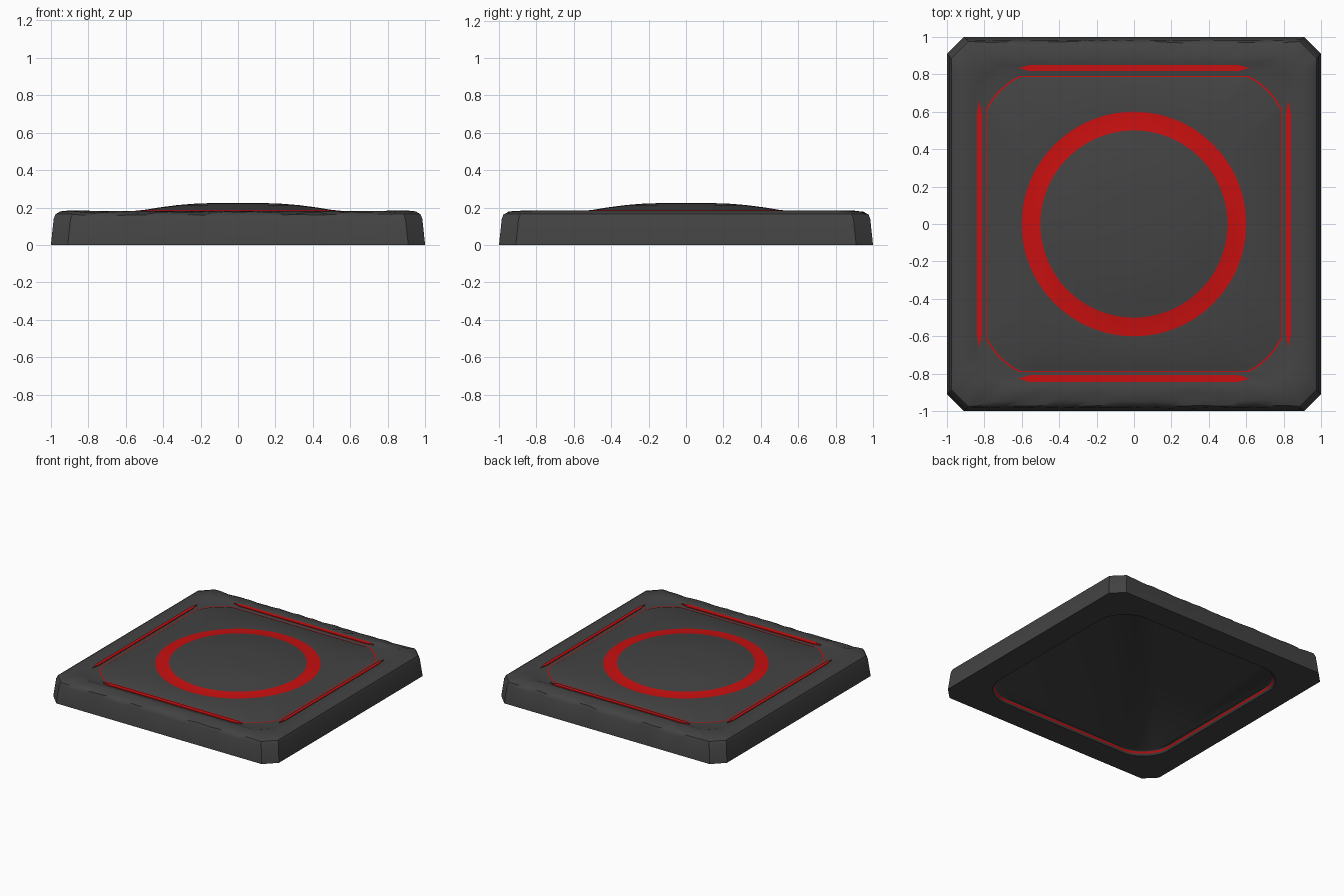
import bpy, bmesh, math, random

if "Cube" in bpy.data.objects:
    bpy.data.objects.remove(bpy.data.objects["Cube"])
random.seed(4)


def material(name, col):
    m = bpy.data.materials.new(name)
    m.diffuse_color = (*col, 1)
    m.use_nodes = True
    m.node_tree.nodes["Principled BSDF"].inputs["Base Color"].default_value = m.diffuse_color
    return m


GREY = material("dark_grey", (0.056, 0.056, 0.056))
RED = material("red", (0.58, 0.005, 0.005))
SIDE, CORNER = 28, 6


def outline(h, c, bulge=0.0):
    """Square of half size h with corners cut (and optionally rounded) by c."""
    pts = []
    for q in range(4):
        a = q * math.pi / 2
        run = [(h, -h + c + (2 * h - 2 * c) * i / SIDE) for i in range(SIDE)]
        for i in range(CORNER):
            t = i / CORNER
            line = (h - c * t, h - c + c * t)
            arc = (h - c + c * math.cos(t * math.pi / 2), h - c + c * math.sin(t * math.pi / 2))
            run.append(tuple(l + (r - l) * bulge for l, r in zip(line, arc)))
        pts += [(x * math.cos(a) - y * math.sin(a), x * math.sin(a) + y * math.cos(a)) for x, y in run]
    return pts


def circle(r):
    return [(r * math.cos(math.atan2(y, x)), r * math.sin(math.atan2(y, x))) for x, y in outline(0.8, 0.3, 1)]


def finish(name, bm, angle=35):
    bmesh.ops.recalc_face_normals(bm, faces=bm.faces)
    me = bpy.data.meshes.new(name)
    bm.to_mesh(me)
    bm.free()
    me.materials.append(GREY)
    me.materials.append(RED)
    ob = bpy.data.objects.new(name, me)
    bpy.context.collection.objects.link(ob)
    bpy.ops.object.select_all(action='DESELECT')
    ob.select_set(True)
    bpy.context.view_layer.objects.active = ob
    bpy.ops.object.shade_smooth_by_angle(angle=math.radians(angle))
    return ob


# Rings of the pad from the underside recess, round the rim, to the dome:
# (points, height, red band up to next ring, chip amount)
rings = [
    (outline(0.78, 0.20, 0.7), 0.030, False, 0),
    (outline(0.785, 0.20, 0.7), 0.026, True, 0),
    (outline(0.79, 0.20, 0.7), 0.012, False, 0),
    (outline(0.80, 0.20, 0.7), 0.000, False, 0),
    (outline(1.00, 0.09), 0.000, False, 0),
    (outline(0.985, 0.09), 0.140, False, 0.004),
    (outline(0.975, 0.09), 0.165, False, 0.008),
    (outline(0.950, 0.10), 0.180, False, 0.012),
    (outline(0.910, 0.10), 0.184, False, 0.012),
    (outline(0.870, 0.12), 0.183, False, 0),
    (outline(0.850, 0.14, 0.5), 0.176, False, 0),
    (outline(0.810, 0.17, 0.5), 0.175, False, 0),
    (outline(0.792, 0.18, 0.4), 0.172, True, 0),
    (outline(0.786, 0.18, 0.4), 0.172, False, 0),
    (outline(0.770, 0.18, 0.4), 0.180, False, 0),
    (circle(0.60), 0.180, True, 0),
    (circle(0.55), 0.183, True, 0),
    (circle(0.50), 0.188, False, 0),
    (circle(0.42), 0.201, False, 0),
    (circle(0.32), 0.214, False, 0),
    (circle(0.22), 0.222, False, 0),
    (circle(0.10), 0.225, False, 0),
]
bm = bmesh.new()
loops = []
for pts, z, red, chip in rings:
    loop = []
    for x, y in pts:
        # worn front and back edges
        k = chip if abs(y) > 0.88 and abs(x) < 0.86 else 0
        s = 1 - random.uniform(0, k)
        loop.append(bm.verts.new((x, y * s, z - random.uniform(0, k))))
    loops.append(loop)
n = len(loops[0])
for (_, _, red, _), a, b in zip(rings, loops, loops[1:]):
    for i in range(n):
        f = bm.faces.new((a[i], a[(i + 1) % n], b[(i + 1) % n], b[i]))
        f.material_index = 1 if red else 0
bm.faces.new(loops[0])
bm.faces.new(loops[-1])
finish("pad_body", bm)


# Red light strips with tapered ends, one along each side
def strip(name, dist, half, width, turn):
    bm = bmesh.new()
    prof = [(-half, 0), (-half * 0.9, -width), (half * 0.9, -width),
            (half, 0), (half * 0.9, width), (-half * 0.9, width)]
    f = bm.faces.new([bm.verts.new((x, y + dist, 0.173)) for x, y in prof])
    up = bmesh.ops.extrude_face_region(bm, geom=[f])["geom"]
    bmesh.ops.translate(bm, vec=(0, 0, 0.008), verts=[v for v in up if isinstance(v, bmesh.types.BMVert)])
    for f in bm.faces:
        f.material_index = 1
    finish(name, bm).rotation_euler.z = turn


for i, (name, d, half, w) in enumerate([("back_strip", 0.833, 0.62, 0.016), ("left_strip", 0.826, 0.66, 0.013),
                                        ("front_strip", 0.826, 0.62, 0.018), ("right_strip", 0.826, 0.66, 0.013)]):
    strip(name, d, half, w, i * math.pi / 2)
